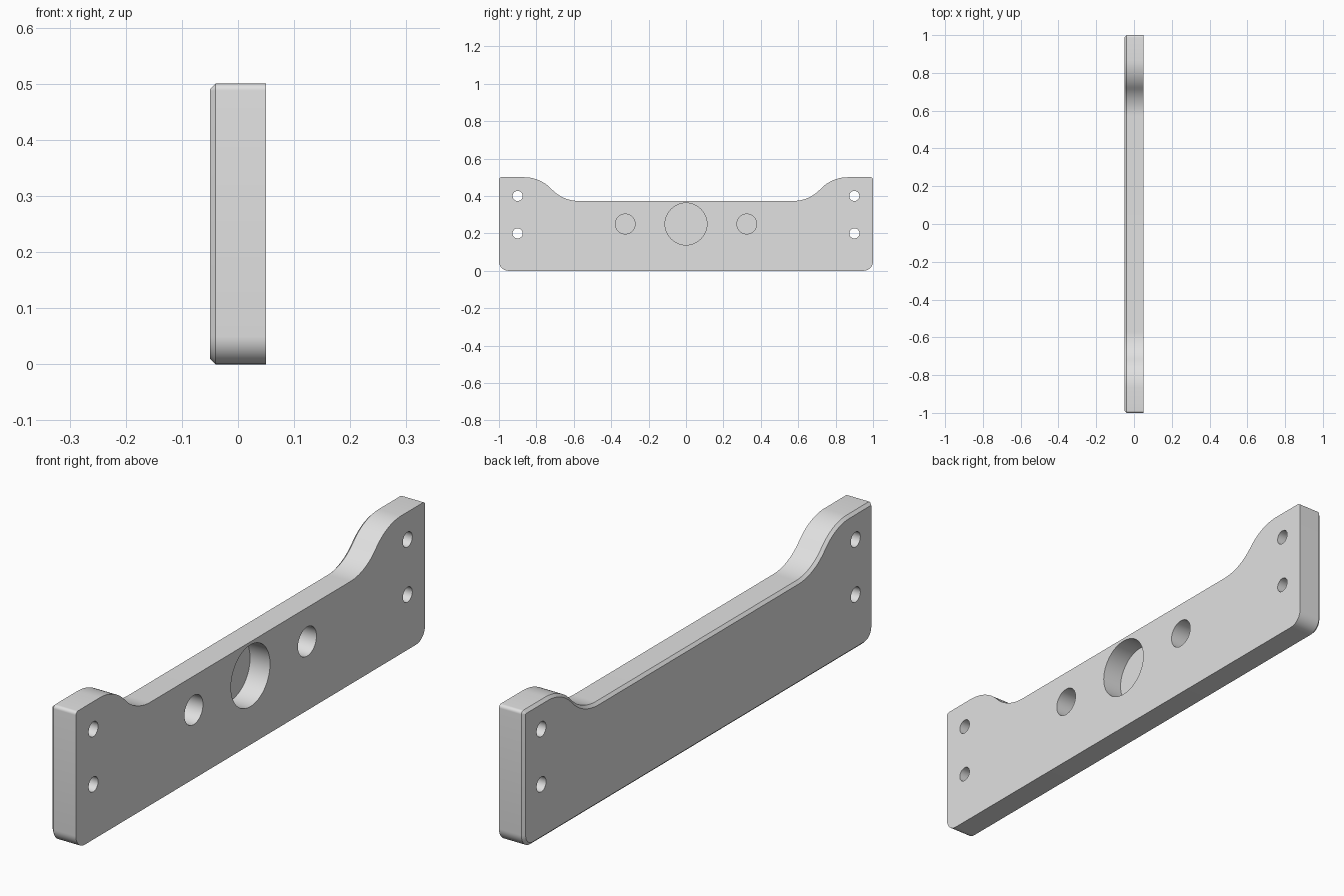
import bpy, bmesh, math
from mathutils import Matrix

cube = bpy.data.objects.get("Cube")
if cube:
    bpy.data.objects.remove(cube)

HALF, TOP, WAIST, THICK = 1.0, 0.50, 0.373, 0.05
CHAMFER, SWEEP = 0.01, 0.20

grey = bpy.data.materials.new("light_grey")
grey.use_nodes = True
grey.diffuse_color = (0.75, 0.75, 0.75, 1)
grey.node_tree.nodes["Principled BSDF"].inputs["Base Color"].default_value = (0.75, 0.75, 0.75, 1)


def arc(cy, cz, r, start, end, steps):
    angles = [math.radians(start + (end - start) * i / steps) for i in range(steps + 1)]
    return [(cy + r * math.cos(a), cz + r * math.sin(a)) for a in angles]


def outline(inset):
    """Plate outline in y, z, shrunk evenly by inset."""
    corner, tip = 0.05, 0.012
    h = SWEEP * math.sin(math.radians(45))
    v = SWEEP - h
    gap = TOP - WAIST - 2 * v            # short 45 degree run between both sweeps
    outer = 0.865
    inner = outer - 2 * h - gap
    half = arc(HALF - corner, corner, corner - inset, -90, 0, 12)
    half += arc(HALF - tip, TOP - tip, tip - inset, 0, 90, 6)
    half += arc(outer, TOP - SWEEP, SWEEP - inset, 90, 135, 16)
    half += arc(inner, WAIST + SWEEP, SWEEP + inset, -45, -90, 16)
    return half + [(-y, z) for y, z in reversed(half)]


# Plate: three rings, the first one drawn in to form the chamfer
bm = bmesh.new()
rings = []
for x, inset in ((-THICK, CHAMFER), (CHAMFER - THICK, 0), (THICK, 0)):
    rings.append([bm.verts.new((x, y, z)) for y, z in outline(inset)])
for a, b in zip(rings, rings[1:]):
    for i in range(len(a)):
        j = (i + 1) % len(a)
        bm.faces.new((a[i], a[j], b[j], b[i]))
bm.faces.new(rings[0])
bm.faces.new(rings[-1])
bmesh.ops.recalc_face_normals(bm, faces=bm.faces)
mesh = bpy.data.meshes.new("mounting_plate")
bm.to_mesh(mesh)
bm.free()
plate = bpy.data.objects.new("mounting_plate", mesh)
bpy.context.collection.objects.link(plate)
mesh.materials.append(grey)

# Hole cutter: blind pockets and through screw holes
pocket_floor = THICK - 0.08
holes = [(0, 0.25, 0.112, pocket_floor)]
for side in (-1, 1):
    holes.append((side * 0.325, 0.25, 0.053, pocket_floor))
    for z in (0.2, 0.4):
        holes.append((side * 0.9, z, 0.027, -0.1))
bm = bmesh.new()
for y, z, r, floor in holes:
    end = 0.1
    place = Matrix.Translation(((floor + end) / 2, y, z)) @ Matrix.Rotation(math.pi / 2, 4, "Y")
    bmesh.ops.create_cone(bm, cap_ends=True, segments=48, radius1=r, radius2=r,
                          depth=end - floor, matrix=place)
mesh = bpy.data.meshes.new("hole_cutter")
bm.to_mesh(mesh)
bm.free()
mesh.materials.append(grey)
cutter = bpy.data.objects.new("hole_cutter", mesh)
bpy.context.collection.objects.link(cutter)
cutter.hide_render = True
cutter.display_type = "WIRE"

# Cut the holes, then drop the cutter
cut = plate.modifiers.new("holes", "BOOLEAN")
cut.operation = "DIFFERENCE"
cut.solver = "EXACT"
cut.object = cutter
bpy.ops.object.select_all(action="DESELECT")
plate.select_set(True)
bpy.context.view_layer.objects.active = plate
bpy.ops.object.modifier_apply(modifier=cut.name)
bpy.data.objects.remove(cutter)
bpy.ops.object.shade_smooth_by_angle(angle=math.radians(30))
